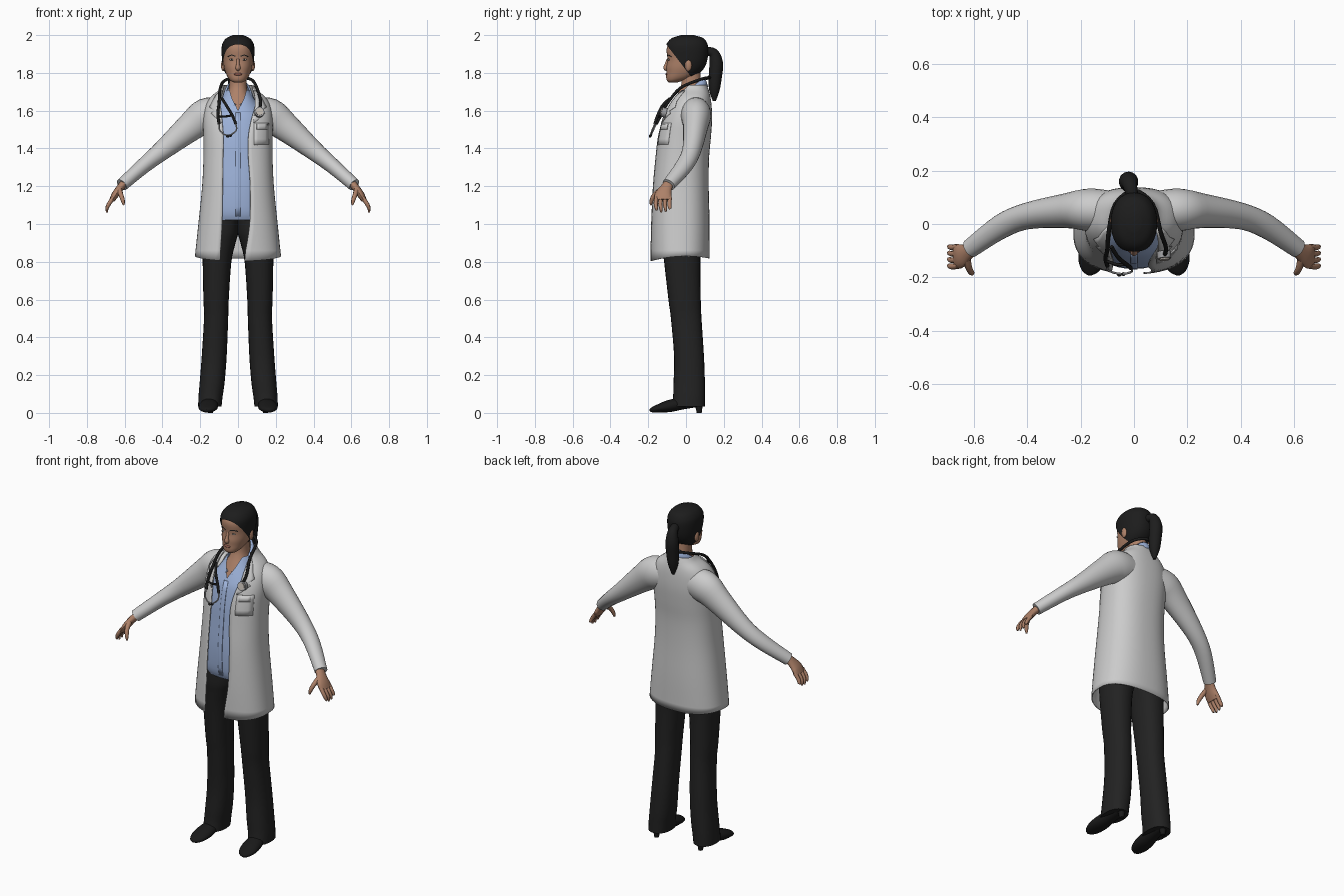
import bpy, bmesh, math
from mathutils import Vector, Matrix

if "Cube" in bpy.data.objects:
    bpy.data.objects.remove(bpy.data.objects["Cube"])


def material(name, *rgb):
    m = bpy.data.materials.new(name)
    m.use_nodes = True
    m.diffuse_color = (*rgb, 1)
    m.node_tree.nodes["Principled BSDF"].inputs["Base Color"].default_value = (*rgb, 1)
    return m


COAT = material("coat white", .6, .6, .6)
SHIRT = material("shirt blue", .34, .45, .7)
SKIN = material("skin", .42, .22, .14)
HAIR = material("hair black", .012, .012, .012)
CLOTH = material("trouser black", .016, .016, .016)
LEATHER = material("shoe black", .01, .01, .01)
METAL = material("metal grey", .35, .35, .36)
LIPS = material("lip red", .3, .11, .08)
EYE = material("eye white", .55, .5, .45)


def finish(name, bm, mat, thick=0, angle=50):
    bmesh.ops.recalc_face_normals(bm, faces=bm.faces)
    me = bpy.data.meshes.new(name)
    bm.to_mesh(me)
    bm.free()
    me.materials.append(mat)
    ob = bpy.data.objects.new(name, me)
    bpy.context.collection.objects.link(ob)
    bpy.ops.object.select_all(action='DESELECT')
    ob.select_set(True)
    bpy.context.view_layer.objects.active = ob
    bpy.ops.object.shade_smooth_by_angle(angle=math.radians(angle))
    if thick:
        mod = ob.modifiers.new("thickness", 'SOLIDIFY')
        mod.thickness = thick
    return ob


def smooth(rows, k=4):
    """Interpolate rows of numbers with a flowing spline."""
    out = []
    for i in range(len(rows) - 1):
        a, b, c, d = (rows[max(i - 1, 0)], rows[i], rows[i + 1], rows[min(i + 2, len(rows) - 1)])
        for j in range(k):
            t = j / k
            out.append(tuple(q + .5 * t * (r - p + t * (2*p - 5*q + 4*r - s + t * (3*q - p - 3*r + s)))
                             for p, q, r, s in zip(a, b, c, d)))
    return out + [tuple(rows[-1])]


def skin_rings(rings, closed=True, caps=True):
    bm = bmesh.new()
    vs = [[bm.verts.new(p) for p in r] for r in rings]
    n = len(vs[0])
    for a, b in zip(vs, vs[1:]):
        for i in range(n if closed else n - 1):
            j = (i + 1) % n
            bm.faces.new((a[i], a[j], b[j], b[i]))
    if caps:
        bm.faces.new(vs[0])
        bm.faces.new(vs[-1])
    return bm


def power(v, e):
    return math.copysign(abs(v) ** (2 / e), v)


def section(row, n, e, gap=False):
    """Level oval ring: z, centre x, half width, front y, back y, (right edge, left edge)."""
    z, cx, rx, yf, yb = row[:5]
    cy, ry = (yf + yb) / 2, (yb - yf) / 2
    a, b = 0, math.tau * (1 - 1 / n)
    if gap:
        a = math.asin(min(1, max(0, row[6] / rx)) ** (e / 2))
        b = math.tau - math.asin(min(1, max(0, -row[5] / rx)) ** (e / 2))
    ts = [a + (b - a) * i / (n - 1) for i in range(n)]
    return [Vector((cx + rx * power(math.sin(t), e), cy - ry * power(math.cos(t), e), z)) for t in ts]


def body(name, rows, mat, n=32, e=2.2, gap=False, thick=0):
    rings = [section(r, n, e, gap) for r in smooth(rows)]
    return finish(name, skin_rings(rings, not gap, not gap), mat, thick)


def tube(name, rows, mat, n=14, ref=(0, 1, 0), k=4):
    """Tube through points x, y, z with two radii; the first radius lies along ref."""
    rows = smooth(rows, k)
    pts = [Vector(r[:3]) for r in rows]
    u, rings = Vector(ref), []
    for i, p in enumerate(pts):
        t = (pts[min(i + 1, len(pts) - 1)] - pts[max(i - 1, 0)]).normalized()
        u = (u - t * u.dot(t)).normalized()
        v = t.cross(u)
        rings.append([p + u * rows[i][3] * math.cos(a) + v * rows[i][-1] * math.sin(a)
                      for a in (math.tau * j / n for j in range(n))])
    return finish(name, skin_rings(rings), mat)


def blob(name, loc, size, mat):
    bm = bmesh.new()
    bmesh.ops.create_uvsphere(bm, u_segments=14, v_segments=8, radius=1)
    bmesh.ops.transform(bm, verts=bm.verts, matrix=Matrix.Translation(loc) @ Matrix.Diagonal((*size, 1)))
    return finish(name, bm, mat)


def front_y(rows, e, x, z):
    """Front surface of a body at x, z."""
    rows = smooth(rows)
    for a, b in zip(rows, rows[1:]):
        if a[0] <= z <= b[0]:
            f = (z - a[0]) / (b[0] - a[0])
            _, _, rx, yf, yb = [p + (q - p) * f for p, q in zip(a[:5], b[:5])]
            return (yf + yb) / 2 - (yb - yf) / 2 * max(0, 1 - abs(x / rx) ** e) ** (1 / e)


def plate(name, rows, surface, e, mat, off=.006):
    """Thin strip laid on a body: rows of x start, x end, z."""
    rings = []
    for x0, x1, z in rows:
        xs = [x0 + (x1 - x0) * i / 4 for i in range(5)]
        rings.append([Vector((x, front_y(surface, e, x, z) - off, z)) for x in xs])
    return finish(name, skin_rings(rings, False, False), mat, .004)


# Coat body, open at the front
coat = [(.83, 0, .228, -.188, .125, -.095, .035), (1, 0, .21, -.188, .125, -.085, .062),
        (1.2, 0, .19, -.18, .12, -.082, .065), (1.35, 0, .183, -.165, .122, -.08, .055),
        (1.46, 0, .183, -.152, .132, -.078, .055), (1.55, 0, .185, -.13, .138, -.085, .07),
        (1.62, 0, .175, -.1, .136, -.092, .09), (1.67, 0, .147, -.07, .13, -.09, .09),
        (1.71, 0, .1, -.04, .12, -.082, .082), (1.735, 0, .083, -.02, .11, -.076, .076)]
ob = body("coat_body", coat, COAT, 48, 2.4, True, .006)
for v in ob.data.vertices:
    if v.co.z < .84:
        v.co.z -= .024 * (v.co.y / .18) ** 2

# Shirt, collar, chest and neck
shirt = [(1.02, 0, .165, -.15, .1, 0, 0), (1.07, 0, .17, -.165, .1, 0, 0), (1.2, 0, .165, -.168, .1, 0, 0),
         (1.35, 0, .165, -.155, .1, 0, 0), (1.45, 0, .165, -.145, .11, 0, 0), (1.55, 0, .15, -.125, .11, 0, 0),
         (1.6, 0, .125, -.105, .11, 0, 0), (1.66, 0, .088, -.072, .11, -.03, .03),
         (1.71, 0, .06, -.042, .1, -.045, .045)]
body("shirt", shirt, SHIRT, 40, 2.2, True)
plate("shirt_placket", [(-.013, .013, 1.04 + .05 * i) for i in range(12)], shirt, 2.2, SHIRT, .003)
body("neck", [(1.54, 0, .1, -.105, .09), (1.6, 0, .09, -.092, .09), (1.66, 0, .07, -.06, .09),
              (1.7, 0, .052, -.038, .085), (1.74, 0, .046, -.025, .08), (1.81, 0, .046, -.025, .075)], SKIN)
collar = []
for rx, ry, z, dz, start in ((.057, .085, 1.703, .07, .2), (.07, .1, 1.695, .07, .3), (.085, .112, 1.66, .066, .5)):
    ts = [start + (math.tau - 2 * start) * i / 28 for i in range(29)]
    collar.append([Vector((rx * math.sin(t), .005 - ry * math.cos(t), z - dz * math.cos(t))) for t in ts])
finish("shirt_collar", skin_rings(collar, False, False), SHIRT, .004)

# Head and hair
head = [(1.748, 0, .018, -.088, -.05), (1.758, 0, .038, -.1, -.02), (1.775, 0, .053, -.105, .03),
        (1.8, 0, .065, -.104, .07), (1.83, 0, .074, -.104, .095), (1.87, 0, .079, -.098, .108),
        (1.92, 0, .081, -.103, .112), (1.95, 0, .075, -.094, .105), (1.975, 0, .055, -.068, .085),
        (1.99, 0, .02, -.02, .035)]
body("head", head, SKIN, 36)
grown = [(z + .01 * (z - 1.75) / .24, 0, rx + .006, yf - .006, yb + .006) for z, _, rx, yf, yb in head]
hair = body("hair_cap", grown, HAIR, 36)
bm = bmesh.new()
bm.from_mesh(hair.data)
bmesh.ops.bisect_plane(bm, geom=bm.verts[:] + bm.edges[:] + bm.faces[:], plane_co=(0, -.1, 1.945),
                       plane_no=(0, 1.3, 1), clear_inner=True)
bm.to_mesh(hair.data)
bm.free()
tube("ponytail", [(-.005, .1, 1.915, .022), (-.015, .145, 1.905, .027), (-.02, .16, 1.85, .036),
                  (-.02, .155, 1.78, .035), (-.02, .15, 1.71, .028), (-.02, .15, 1.65, .008)], HAIR, ref=(1, 0, 0))
tube("nose", [(0, -.094, 1.875, .007), (0, -.104, 1.845, .009), (0, -.106, 1.826, .014),
              (0, -.098, 1.814, .008)], SKIN, ref=(1, 0, 0))
blob("lips", (0, -.102, 1.793), (.023, .007, .007), LIPS)
for s, side in ((1, "left"), (-1, "right")):
    y = front_y(head, 2.2, .033, 1.872)
    blob(side + "_eye", (s * .033, y, 1.87), (.014, .004, .005), EYE)
    blob(side + "_iris", (s * .033, y - .003, 1.87), (.005, .003, .005), HAIR)
    tube(side + "_eyebrow", [(s * x, front_y(head, 2.2, x, z) - .001, z, .002, .003)
                             for x, z in ((.014, 1.888), (.034, 1.894), (.054, 1.886))], HAIR, 6)
    blob(side + "_ear", (s * .079, .012, 1.84), (.011, .019, .031), SKIN)

    # Sleeve, then hand with fingers
    tube(side + "_sleeve", [(s * x, y, z, ry, rz) for x, y, z, ry, rz in (
        (.09, .05, 1.585, .075, .085), (.17, .053, 1.572, .08, .093), (.25, .05, 1.515, .066, .077),
        (.4, .03, 1.39, .05, .052), (.5, -.01, 1.308, .046, .041), (.615, -.092, 1.207, .036, .034))], COAT, 24)
    tube(side + "_hand", [(s * x, y, z, ry, rx) for x, y, z, ry, rx in (
        (.595, -.085, 1.225, .026, .022), (.625, -.105, 1.19, .032, .02), (.65, -.12, 1.155, .045, .019),
        (.668, -.122, 1.125, .046, .014))], SKIN)
    for i, tip in enumerate((1.072, 1.062, 1.065, 1.08)):
        y = -.157 + .024 * i
        tube(f"{side}_finger_{i + 1}", [(s * .66, y, 1.14, .011), (s * .682, y - .003, 1.108, .011),
                                        (s * .693, y, 1.085, .009), (s * .694, y + .002, tip, .005)], SKIN, 8)
    tube(side + "_thumb", [(s * .63, -.125, 1.185, .016), (s * .62, -.165, 1.155, .013),
                           (s * .61, -.182, 1.125, .011), (s * .605, -.186, 1.1, .005)], SKIN, 8, (1, 0, 0))

    # Trouser leg and heeled shoe
    body(side + "_trouser_leg", [(z, s * cx, rx, yf, yb) for z, cx, rx, yf, yb in (
        (.035, .149, .062, -.075, .1), (.09, .145, .064, -.068, .1), (.16, .137, .066, -.066, .1),
        (.3, .126, .066, -.063, .095), (.5, .116, .064, -.08, .082), (.6, .116, .067, -.093, .078),
        (.8, .111, .076, -.116, .076), (.9, .1, .087, -.128, .085), (.96, .092, .094, -.135, .09),
        (1.05, .085, .085, -.135, .09))], CLOTH, 24, 2.3)
    tube(side + "_shoe", [(s * x, y, z, rx, rz) for x, y, z, rx, rz in (
        (.146, .088, .06, .02, .018), (.147, .06, .06, .036, .028), (.15, -.02, .05, .042, .032),
        (.156, -.09, .036, .051, .032), (.161, -.145, .024, .047, .022), (.165, -.178, .016, .03, .014),
        (.166, -.192, .013, .008, .006))], LEATHER, 16, (1, 0, 0))
    tube(side + "_shoe_heel", [(s * .146, .07, 0, .013), (s * .146, .068, .05, .022)], LEATHER, 10)

    # Notched lapel lying on the coat
    plate(side + "_lapel", [(s * a, s * b, z) for a, b, z in (
        (.082, .086, 1.535), (.085, .115, 1.56), (.088, .143, 1.586), (.09, .13, 1.6), (.091, .152, 1.62),
        (.091, .135, 1.65), (.09, .12, 1.68), (.083, .095, 1.708))], coat, 2.4, COAT)

plate("breast_pocket", [(.085, .165, z) for z in (1.42, 1.45, 1.48, 1.51, 1.535)], coat, 2.4, COAT, .004)
plate("pocket_badge", [(.1, .155, z) for z in (1.5, 1.515, 1.53)], coat, 2.4, COAT, .009)

# Stethoscope: rubber tube round the neck, forked end, metal ear tubes, chest piece
cable = [(.112, -.122, 1.6), (.12, -.09, 1.65), (.1, -.03, 1.72), (.07, .075, 1.765), (0, .125, 1.775),
         (-.07, .075, 1.76), (-.095, -.03, 1.715), (-.1, -.095, 1.645), (-.107, -.13, 1.58), (-.1, -.157, 1.53)]
fork = [(-.085, -.085, 1.665), (-.06, -.125, 1.625), (-.03, -.15, 1.575), (-.012, -.165, 1.53)]
bridge = [(-.105, -.138, 1.57), (-.065, -.152, 1.57), (-.03, -.152, 1.575)]
ear_right = [(-.1, -.157, 1.53), (-.098, -.172, 1.5), (-.075, -.183, 1.475), (-.04, -.188, 1.468)]
ear_left = [(-.012, -.165, 1.53), (-.008, -.178, 1.5), (-.03, -.186, 1.477), (-.055, -.19, 1.464)]
for name, path, r, mat in (("cable", cable, .008, LEATHER), ("fork", fork, .008, LEATHER),
                           ("bridge", bridge, .006, LEATHER), ("right_ear_tube", ear_right, .004, METAL),
                           ("left_ear_tube", ear_left, .004, METAL)):
    tube("stethoscope_" + name, [(*p, r) for p in path], mat, 8, (.3, .2, .9))
for p in (ear_right[-1], ear_left[-1]):
    blob("stethoscope_ear_tip", p, (.009, .007, .007), LEATHER)
tube("stethoscope_chest_piece", [(.112, -.105, 1.588, .026), (.114, -.13, 1.594, .026)], METAL, 20, (1, 0, 0), 1)
tube("stethoscope_diaphragm", [(.114, -.13, 1.594, .019), (.1145, -.135, 1.595, .019)], EYE, 20, (1, 0, 0), 1)
